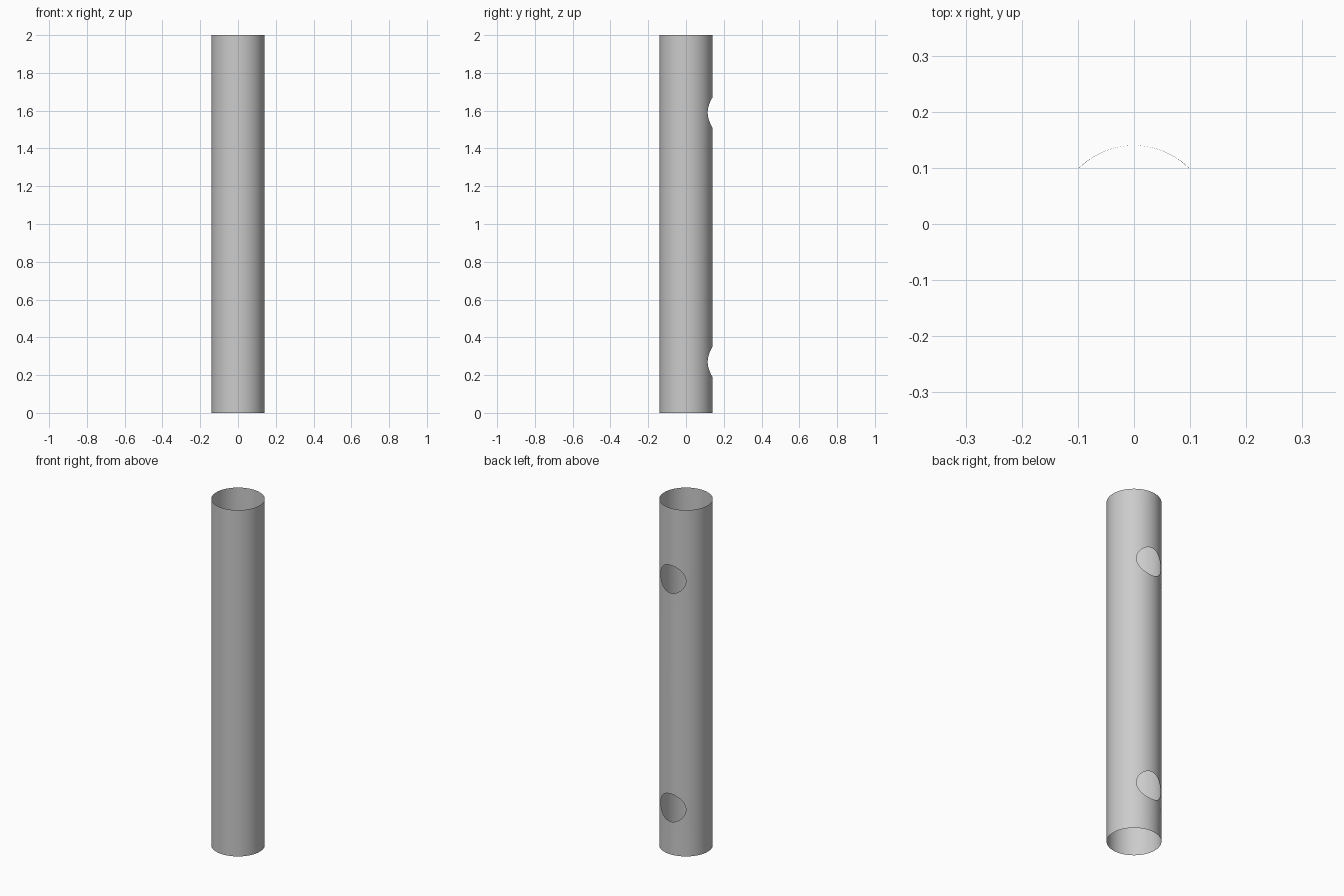
import bpy, bmesh
from math import sin, cos, asin, pi

if "Cube" in bpy.data.objects:
    bpy.data.objects.remove(bpy.data.objects["Cube"])

R, HEIGHT = 0.14, 2.0
HOLE_R = 0.08
HOLE_Z = (0.27, 1.59)
SIDES = 64
N = 16                      # divisions along each side of a hole patch
STEP = 2 * pi / SIDES
T = STEP * N / 2            # half angle of a hole patch
H = 0.11                    # half height of a hole patch
RINGS = 4

bm = bmesh.new()


def quad(points):
    # points are (angle from the back, height) on the tube wall
    bm.faces.new([bm.verts.new((R * sin(t), R * cos(t), z)) for t, z in points])


def grid(t0, columns, levels):
    for c in range(columns):
        a, b = t0 + c * STEP, t0 + (c + 1) * STEP
        for z0, z1 in zip(levels, levels[1:]):
            quad([(b, z0), (a, z0), (a, z1), (b, z1)])


def hole_patch(zc):
    # square border blended into the round hole
    s = [-1 + 2 * i / N for i in range(N)]
    square = ([(1, v) for v in s] + [(-v, 1) for v in s]
              + [(-1, -v) for v in s] + [(v, -1) for v in s])
    count = len(square)

    def point(k, f):
        k %= count
        a = -pi / 4 + 2 * pi * k / count
        inner = (asin(HOLE_R * cos(a) / R), HOLE_R * sin(a))
        outer = (square[k][0] * T, square[k][1] * H)
        return (inner[0] + (outer[0] - inner[0]) * f,
                zc + inner[1] + (outer[1] - inner[1]) * f)

    for r in range(RINGS):
        f0, f1 = r / RINGS, (r + 1) / RINGS
        for k in range(count):
            quad([point(k, f1), point(k, f0), point(k + 1, f0), point(k + 1, f1)])


# Heights shared by the plain wall and the patches
levels = [0.0]
for zc in HOLE_Z:
    levels += [zc - H + 2 * H * i / N for i in range(N + 1)]
levels.append(HEIGHT)

# Plain wall around the front and sides
grid(T, SIDES - N, levels)

# Back strip: plain pieces between the two hole patches
lo, hi = HOLE_Z
for z0, z1 in ((0, lo - H), (lo + H, hi - H), (hi + H, HEIGHT)):
    grid(-T, N, [z0, z1])
for zc in HOLE_Z:
    hole_patch(zc)

bmesh.ops.remove_doubles(bm, verts=bm.verts, dist=1e-5)
for face in bm.faces:
    face.smooth = True

mesh = bpy.data.meshes.new("tube")
bm.to_mesh(mesh)
bm.free()
tube = bpy.data.objects.new("tube", mesh)
bpy.context.collection.objects.link(tube)
